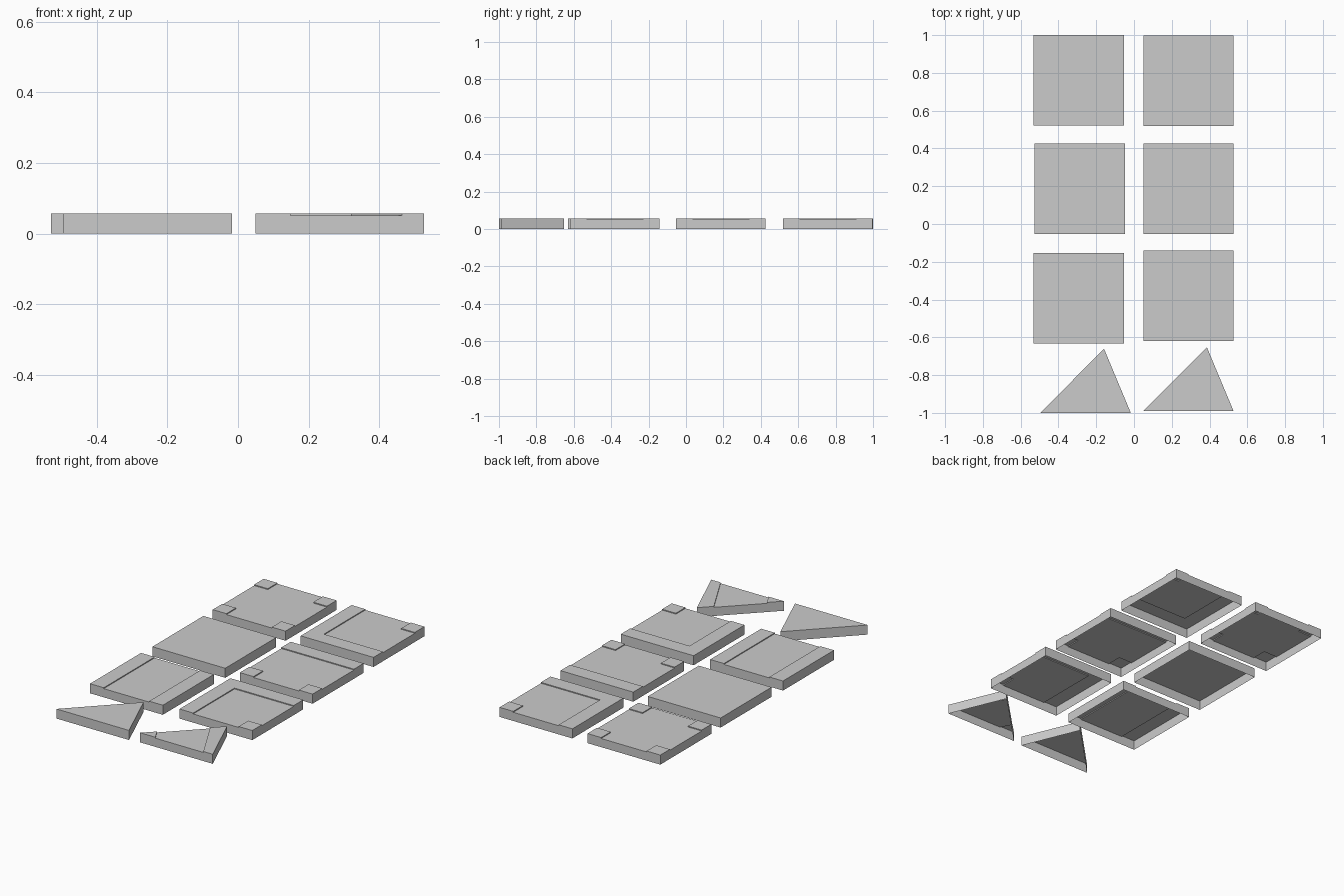
import bpy, bmesh
from mathutils import Vector

if "Cube" in bpy.data.objects:
    bpy.data.objects.remove(bpy.data.objects["Cube"])

HIGH, LOW = 0.057, 0.0515   # raised border level, sunken field level
SIZE, RIM = 0.479, 0.09     # square tile side, border width


def shell(name, cells):
    """Open-bottomed tile from flat (ccw polygon, height) cells; walls fill every step."""
    key = lambda p: (round(p[0], 4), round(p[1], 4))
    level = {}
    for poly, z in cells:
        for a, b in zip(poly, poly[1:] + poly[:1]):
            level[key(a), key(b)] = z
    bm = bmesh.new()

    def face(points):
        bm.faces.new([bm.verts.new(p) for p in points])

    for poly, z in cells:
        face([(x, y, z) for x, y in poly])
        for a, b in zip(poly, poly[1:] + poly[:1]):
            low = level.get((key(b), key(a)), 0.0)
            if low < z - 1e-6:
                face([(*a, low), (*b, low), (*b, z), (*a, z)])
    bmesh.ops.remove_doubles(bm, verts=bm.verts, dist=1e-5)
    bmesh.ops.dissolve_limit(bm, angle_limit=0.01, verts=bm.verts, edges=bm.edges)
    mesh = bpy.data.meshes.new(name)
    bm.to_mesh(mesh)
    bm.free()
    obj = bpy.data.objects.new(name, mesh)
    bpy.context.collection.objects.link(obj)


def square_tile(name, x, y, pattern):
    """3x3 pattern, rows listed back to front; '#' is raised, '.' is sunken."""
    steps = [0, RIM, SIZE - RIM, SIZE]
    xs, ys = [x + s for s in steps], [y + s for s in steps]
    cells = []
    for j, row in enumerate(reversed(pattern.split())):
        for i, c in enumerate(row):
            poly = [(xs[i], ys[j]), (xs[i + 1], ys[j]),
                    (xs[i + 1], ys[j + 1]), (xs[i], ys[j + 1])]
            cells.append((poly, HIGH if c == "#" else LOW))
    shell(name, cells)


# Square tiles
square_tile("four_corner_tile", -0.531, 0.521, "#.# ... #.#")
square_tile("outer_bend_tile", 0.049, 0.519, "#.# #.. ###")
square_tile("plain_tile", -0.526, -0.053, "### ### ###")
square_tile("tee_tile", 0.049, -0.053, "### ... #.#")
square_tile("straight_tile", -0.531, -0.632, "#.# #.# #.#")
square_tile("inner_bend_tile", 0.049, -0.620, "### #.. #.#")

# Plain triangular tile
shell("plain_triangle", [([(-0.495, -1.0), (-0.017, -1.0), (-0.159, -0.66)], HIGH)])

# Triangular tile with raised tip and raised right-hand border
left, right, apex = Vector((0.049, -0.99)), Vector((0.527, -0.99)), Vector((0.386, -0.653))
tip_a, tip_b = left.lerp(right, 0.21), left.lerp(apex, 0.195)
rim_a, rim_b = left.lerp(right, 0.87), left.lerp(apex, 0.805)
shell("channel_triangle", [
    ([tuple(p) for p in (left, tip_a, tip_b)], HIGH),
    ([tuple(p) for p in (tip_a, rim_a, rim_b, tip_b)], LOW),
    ([tuple(p) for p in (rim_a, right, apex, rim_b)], HIGH),
])
